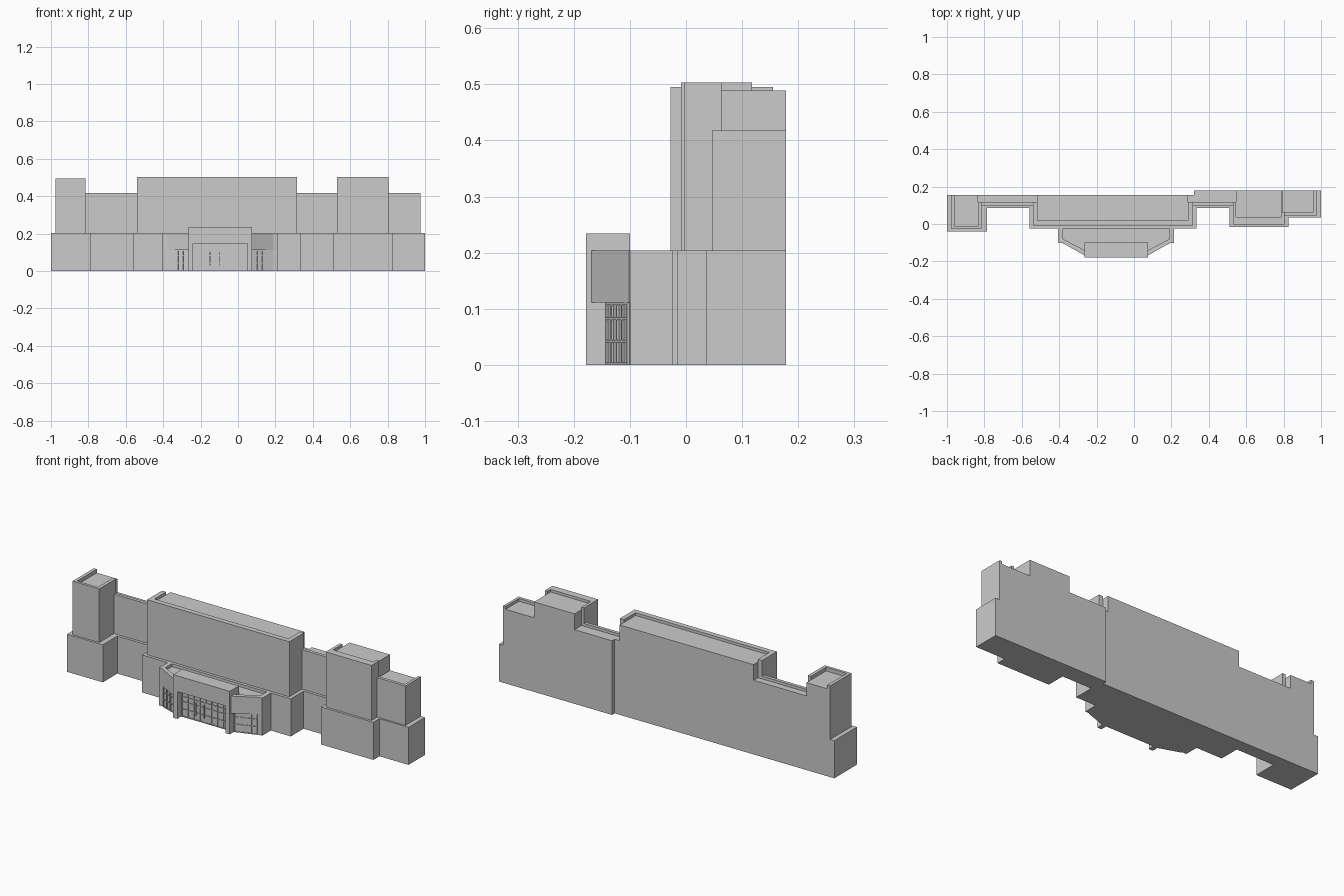
import bpy, bmesh
from math import atan2
from mathutils import Matrix, Vector

if "Cube" in bpy.data.objects:
    bpy.data.objects.remove(bpy.data.objects["Cube"])

CX = -0.095  # symmetry line of the entrance


def finish(bm, name):
    bmesh.ops.recalc_face_normals(bm, faces=bm.faces)
    me = bpy.data.meshes.new(name)
    bm.to_mesh(me)
    bm.free()
    ob = bpy.data.objects.new(name, me)
    bpy.context.collection.objects.link(ob)
    return ob


def prism(name, pts, z0, z1, top=True, bottom=True):
    bm = bmesh.new()
    lo = [bm.verts.new((x, y, z0)) for x, y in pts]
    hi = [bm.verts.new((x, y, z1)) for x, y in pts]
    n = len(pts)
    for i in range(n):
        j = (i + 1) % n
        bm.faces.new((lo[i], lo[j], hi[j], hi[i]))
    if bottom:
        bm.faces.new(lo[::-1])
    if top:
        bm.faces.new(hi)
    return finish(bm, name)


def flat(name, pts, z):
    bm = bmesh.new()
    f = bm.faces.new([bm.verts.new((x, y, z)) for x, y in pts])
    f.normal_update()
    if f.normal.z < 0:
        f.normal_flip()
    me = bpy.data.meshes.new(name)
    bm.to_mesh(me)
    bm.free()
    bpy.context.collection.objects.link(bpy.data.objects.new(name, me))


def rect(x0, x1, y0, y1):
    return [(x0, y0), (x1, y0), (x1, y1), (x0, y1)]


def flip(pts):
    return [(2 * CX - x, y) for x, y in pts][::-1]


def window_grid(name, a, b, z1, cols, rows, w=0.004, d=0.006):
    """Bars of a glazing grid along the wall line a-b."""
    a, b = Vector(a), Vector(b)
    v = b - a
    place = Matrix.Translation((a.x, a.y, 0)) @ Matrix.Rotation(atan2(v.y, v.x), 4, 'Z')
    bm = bmesh.new()

    def bar(cx, cz, sx, sz):
        m = place @ Matrix.Translation((cx, 0, cz)) @ Matrix.Diagonal((sx, d, sz, 1))
        bmesh.ops.create_cube(bm, size=1, matrix=m)
    L = v.length
    for i in range(cols + 1):
        bar(w / 2 + (L - w) * i / cols, z1 / 2, w, z1)
    for z in rows:
        bar(L / 2, z, L, w)
    finish(bm, name)


# Stepped footprints of the lower and upper storeys
back = [(0.32, 0.178), (0.32, 0.155)]
base = [(-1, .155), (-1, -.04), (-.785, -.04), (-.785, .085), (-.56, .085),
        (-.56, -.025), (.335, -.025), (.335, .085), (.51, .085), (.51, -.016),
        (.825, -.016), (.825, .036), (1, .036), (1, .178)]
upper = [(-.975, .155), (-.975, -.028), (-.815, -.028), (-.815, .1), (-.54, .1),
         (-.54, -.009), (.315, -.009), (.315, .1), (.53, .1), (.53, -.003),
         (.805, -.003), (.805, .046), (.975, .046), (.975, .178)]
ZB, ZF = 0.204, 0.403
prism("base_storey", base + back, 0, ZB, top=False)
flat("base_ledge", base + upper[::-1], ZB)
prism("upper_storeys", upper + back, ZB, ZF, top=False, bottom=False)

# Low roofs and their front parapets
flat("left_low_roof", rect(-.834, -.515, .118, .155), ZF)
flat("right_low_roof", rect(.29, .32, .118, .155), ZF)
flat("right_low_roof_back", rect(.32, .55, .118, .178), ZF)
flat("end_low_roof", rect(.79, .96, .063, .178), ZF)
prism("left_low_parapet", rect(-.815, -.54, .1, .118), ZF, .418, bottom=False)
prism("right_low_parapet", rect(.315, .53, .1, .118), ZF, .418, bottom=False)
prism("end_low_parapet", [(.805, .046), (.975, .046), (.975, .178), (.96, .178),
                          (.96, .063), (.805, .063)], ZF, .418, bottom=False)


def tower(name, x0, x1, y0, yb, t, zf, z1, yl, yr, front):
    """High block with a parapet; side walls step in by t behind yl / yr."""
    body = [(x0, y0), (x1, y0), (x1, yr)]
    if yr < yb:
        body += [(x1 - t, yr), (x1 - t, yb)]
    body += [(x0 + t, yb), (x0 + t, yl)] if yl < yb else [(x0, yb)]
    if yl < yb:
        body += [(x0, yl)]
    prism(name + "_block", body, ZF, zf, bottom=False)
    ring = [(x0, y0), (x1, y0), (x1, yr), (x1 - t, yr), (x1 - t, y0 + front),
            (x0 + t, y0 + front), (x0 + t, yl), (x0, yl)]
    prism(name + "_parapet", ring, zf, z1, bottom=False)


tower("left_tower", -.975, -.815, -.028, .155, .018, .475, .495, .155, .118, .015)
tower("centre_tower", -.54, .315, -.009, .155, .025, .488, .503, .118, .118, .028)
tower("right_tower", .53, .805, -.003, .178, .016, .489, .503, .118, .063, .04)

# Entrance: glazed lower walls
half = [(.215, -.025), (.215, -.1), (.19, -.1), (.075, -.14)]
prism("entrance_lower", half + flip(half), 0, .111, top=False)
prism("entrance_front_wall", rect(-.24, .048, -.139, -.12), .111, .15)

# Entrance: angled headers with raised parapet, and sunken roof
header = [(.215, -.025), (.215, -.1), (.19, -.103), (.075, -.168),
          (.075, -.14), (.19, -.08), (.19, -.025)]
prism("entrance_header_right", header, .111, ZB)
prism("entrance_header_left", flip(header), .111, ZB)
roof = [(.19, -.025), (.19, -.08), (.075, -.14)]
flat("entrance_roof", roof + flip(roof), .188)

# Entrance portal: profile in x-z, extruded along y
portal = [(-.265, 0), (-.24, 0), (-.24, .148), (.05, .148), (.05, 0),
          (.075, 0), (.075, .234), (-.265, .234)]
ob = prism("entrance_portal", portal, .1, .178)
ob.data.transform(Matrix(((1, 0, 0, 0), (0, 0, -1, 0), (0, 1, 0, 0), (0, 0, 0, 1))))
ob.data.flip_normals()
bm = bmesh.new()
bm.from_mesh(ob.data)
bmesh.ops.recalc_face_normals(bm, faces=bm.faces)
bm.to_mesh(ob.data)
bm.free()

# Window bars and door handles
rows = (.002, .042, .082, .109)
side = [(.075, -.141), (.188, -.102)]
window_grid("side_windows_right", side[0], side[1], .111, 4, rows)
window_grid("side_windows_left", *flip(side), .111, 4, rows)
window_grid("front_windows", (-.24, -.141), (.05, -.141), .148, 8, rows + (.146,))
for i, x in enumerate((-.15, -.1)):
    prism(f"door_handle_{i}", rect(x - .002, x + .002, -.15, -.143), .03, .1)
